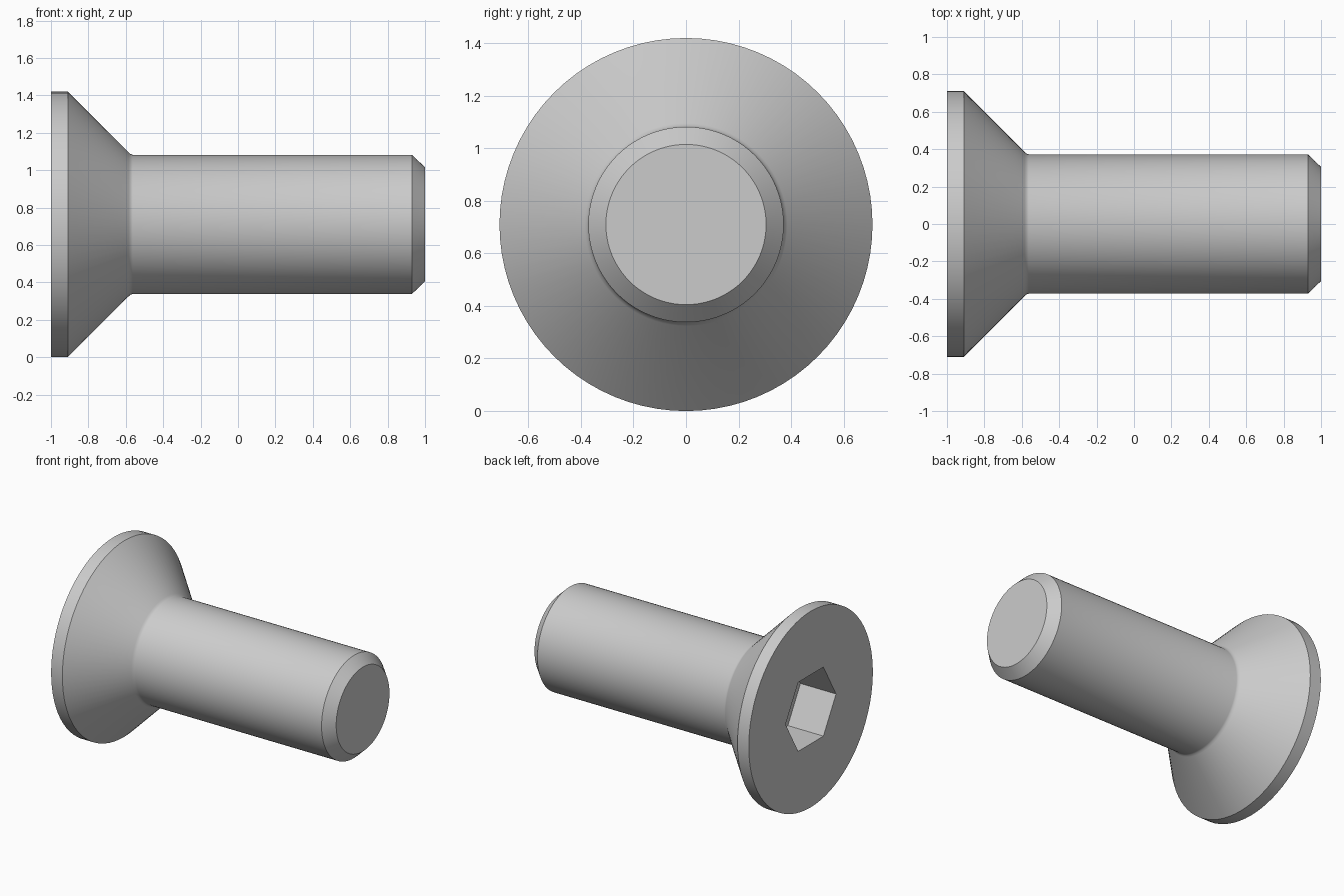
import bpy, bmesh, math
from mathutils import Matrix

cube = bpy.data.objects.get("Cube")
if cube:
    bpy.data.objects.remove(cube, do_unlink=True)

HEAD_R = 0.71
SHANK_R = 0.372
SEGMENTS = 80
SOCKET_R = 0.5 / math.sqrt(3)   # half-inch-style hexagon: 0.5 across flats
SOCKET_DEPTH = 0.285

steel = bpy.data.materials.new("grey steel")
steel.use_nodes = True
colour = (0.6, 0.6, 0.6, 1)
steel.diffuse_color = colour
steel.node_tree.nodes["Principled BSDF"].inputs["Base Color"].default_value = colour


def make_object(name, bm):
    bmesh.ops.recalc_face_normals(bm, faces=bm.faces)
    mesh = bpy.data.meshes.new(name)
    bm.to_mesh(mesh)
    bm.free()
    mesh.materials.append(steel)
    obj = bpy.data.objects.new(name, mesh)
    bpy.context.collection.objects.link(obj)
    return obj


# Screw body: (x, radius) profile turned about the x axis
profile = [(-1, HEAD_R), (-0.91, HEAD_R),                       # head rim
           (-0.586, 0.386), (-0.576, 0.377), (-0.563, SHANK_R),  # cone and fillet
           (0.93, SHANK_R), (1, 0.305)]                         # shank and chamfer
bm = bmesh.new()
rings = []
for x, r in profile:
    angles = [math.tau * i / SEGMENTS for i in range(SEGMENTS)]
    rings.append([bm.verts.new((x, r * math.cos(a), r * math.sin(a))) for a in angles])
for a, b in zip(rings, rings[1:]):
    for i in range(SEGMENTS):
        j = (i + 1) % SEGMENTS
        bm.faces.new((a[i], a[j], b[j], b[i]))
bm.faces.new(rings[0])
bm.faces.new(rings[-1])
screw = make_object("countersunk_screw", bm)

# Hexagonal socket cutter, with corners on the y axis
bm = bmesh.new()
bmesh.ops.create_cone(bm, cap_ends=True, segments=6, radius1=SOCKET_R,
                      radius2=SOCKET_R, depth=2 * SOCKET_DEPTH)
corner = max(bm.verts, key=lambda v: v.co.x).co
turn = Matrix.Rotation(math.pi / 2 - math.atan2(corner.y, corner.x), 4, "Z")
bmesh.ops.transform(bm, verts=bm.verts,
                    matrix=Matrix.Translation((-1, 0, 0))
                    @ Matrix.Rotation(math.pi / 2, 4, "Y") @ turn)
cutter = make_object("socket_cutter", bm)
cutter.hide_render = True

# Cut the socket, then drop the cutter
cut = screw.modifiers.new("hex socket", "BOOLEAN")
cut.operation = "DIFFERENCE"
cut.solver = "EXACT"
cut.object = cutter
bpy.ops.object.select_all(action="DESELECT")
bpy.context.view_layer.objects.active = screw
screw.select_set(True)
bpy.ops.object.modifier_apply(modifier=cut.name)
bpy.data.objects.remove(cutter, do_unlink=True)

# Stand the head rim on the ground and smooth the turned surfaces
screw.data.transform(Matrix.Translation((0, 0, HEAD_R)))
bpy.ops.object.shade_smooth_by_angle(angle=math.radians(30))
